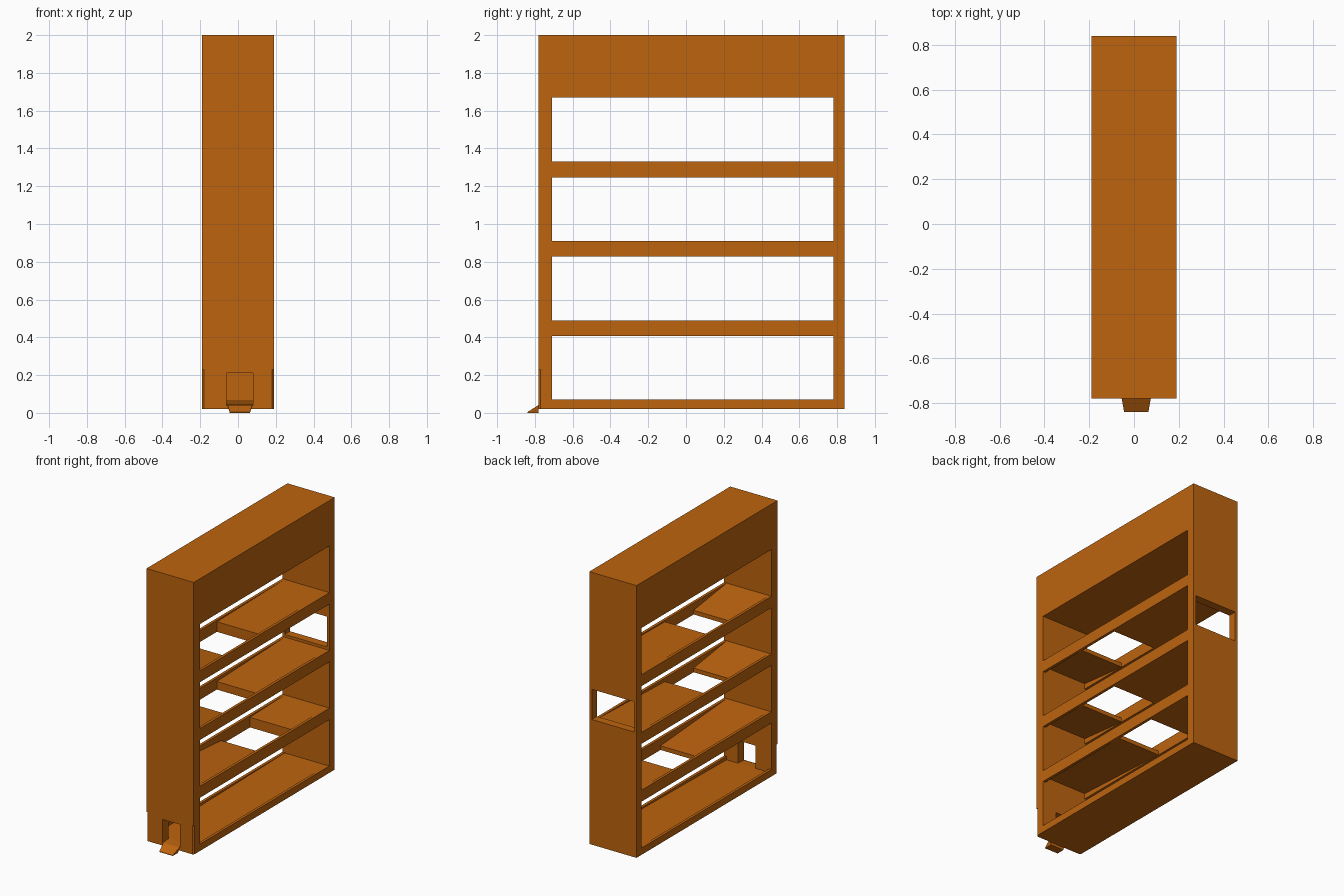
import bpy
import bmesh
from mathutils import Vector

if "Cube" in bpy.data.objects:
    bpy.data.objects.remove(bpy.data.objects["Cube"])

# Single flat colour
COLOR = (0.51, 0.127, 0.0045, 1)
orange = bpy.data.materials.new("burnt orange")
orange.use_nodes = True
orange.diffuse_color = COLOR
orange.node_tree.nodes["Principled BSDF"].inputs["Base Color"].default_value = COLOR


def extrude(name, points, direction):
    """Extrude a closed planar outline along a vector."""
    mesh = bpy.data.meshes.new(name)
    bm = bmesh.new()
    face = bm.faces.new([bm.verts.new(p) for p in points])
    out = bmesh.ops.extrude_face_region(bm, geom=[face])
    verts = [v for v in out["geom"] if isinstance(v, bmesh.types.BMVert)]
    bmesh.ops.translate(bm, verts=verts, vec=Vector(direction))
    bmesh.ops.recalc_face_normals(bm, faces=bm.faces)
    bm.to_mesh(mesh)
    bm.free()
    mesh.materials.append(orange)
    obj = bpy.data.objects.new(name, mesh)
    bpy.context.collection.objects.link(obj)
    return obj


def across(name, profile, x0, x1):
    """Side profile of (y, z) points spanning x0 to x1."""
    return extrude(name, [(x0, y, z) for y, z in profile], (x1 - x0, 0, 0))


def box(name, x0, x1, y0, y1, z0, z1):
    return across(name, [(y0, z0), (y1, z0), (y1, z1), (y0, z1)], x0, x1)


HALF, INNER = 0.19, 0.17          # outer and inner half widths
FRONT, FRONT_IN = -0.78, -0.71
BACK, BACK_IN = 0.84, 0.78
BASE, TOP, CEILING = 0.02, 2.0, 1.67
DOOR_L, DOOR_R, DOOR_TOP, PANEL_TOP = -0.06, 0.08, 0.21, 0.23
SLOT_LOW, SLOT_HIGH = 0.93, 1.15

# Top block and front wall
box("top_block", -HALF, HALF, FRONT, BACK, CEILING, TOP)
box("front_wall", -HALF, HALF, FRONT, FRONT_IN, PANEL_TOP, CEILING)

# Lower front panel around the door, outer corners chamfered
for side, edge, label in ((-1, DOOR_L, "right"), (1, DOOR_R, "left")):
    outline = [(edge, FRONT), (side * 0.18, FRONT), (side * HALF, FRONT + 0.01),
               (side * HALF, FRONT_IN), (edge, FRONT_IN)]
    extrude("door_jamb_" + label, [(x, y, BASE) for x, y in outline],
            (0, 0, PANEL_TOP - BASE))
box("door_lintel", DOOR_L, DOOR_R, FRONT, FRONT_IN, DOOR_TOP, PANEL_TOP)
across("door_sill", [(FRONT, BASE), (FRONT_IN, BASE), (FRONT_IN, 0.045), (FRONT, 0.04)],
       DOOR_L, DOOR_R)

# Back wall with a wide loading slot between two posts
box("back_wall_lower", -HALF, HALF, BACK_IN, BACK, BASE, SLOT_LOW)
box("back_wall_upper", -HALF, HALF, BACK_IN, BACK, SLOT_HIGH, CEILING)
for side in (-1, 1):
    x0, x1 = sorted((side * INNER, side * HALF))
    box("slot_post", x0, x1, BACK_IN, BACK, SLOT_LOW, SLOT_HIGH)
    box("bottom_rail", x0, x1, FRONT_IN, BACK_IN, BASE, 0.07)

# Floor sloping down to the door
across("floor", [(FRONT_IN, BASE), (BACK_IN, BASE), (BACK_IN, 0.068), (FRONT_IN, 0.045)],
       -INNER, INNER)

# Shelves: side rails, a sloped front ramp, a drop hole, and a rear tray
for top, hole_start, hole_end, drop in ((0.49, 0.05, 0.38, 0.01),
                                        (0.91, -0.33, 0.0, 0.025),
                                        (1.33, -0.33, 0.0, 0.01)):
    low = top - 0.083
    for side in (-1, 1):
        x0, x1 = sorted((side * INNER, side * HALF))
        box("shelf_rail", x0, x1, FRONT_IN, BACK_IN, low, top)
    across("front_ramp", [(FRONT_IN, top), (hole_start, low + 0.03),
                          (hole_start, low), (FRONT_IN, low + 0.04)], -INNER, INNER)
    across("rear_tray", [(BACK_IN, top), (hole_end, top - drop),
                         (hole_end, low), (BACK_IN, low)], -INNER, INNER)

# Tapered exit ramp at the foot of the door
ramp = across("exit_ramp", [(-0.84, 0.0), (FRONT, 0.0), (FRONT, 0.042), (-0.84, 0.004)],
              -0.055, 0.075)
for v in ramp.data.vertices:
    if v.co.y < FRONT - 0.01 or v.co.z < 0.001:
        v.co.x = 0.01 + (v.co.x - 0.01) * 0.83
